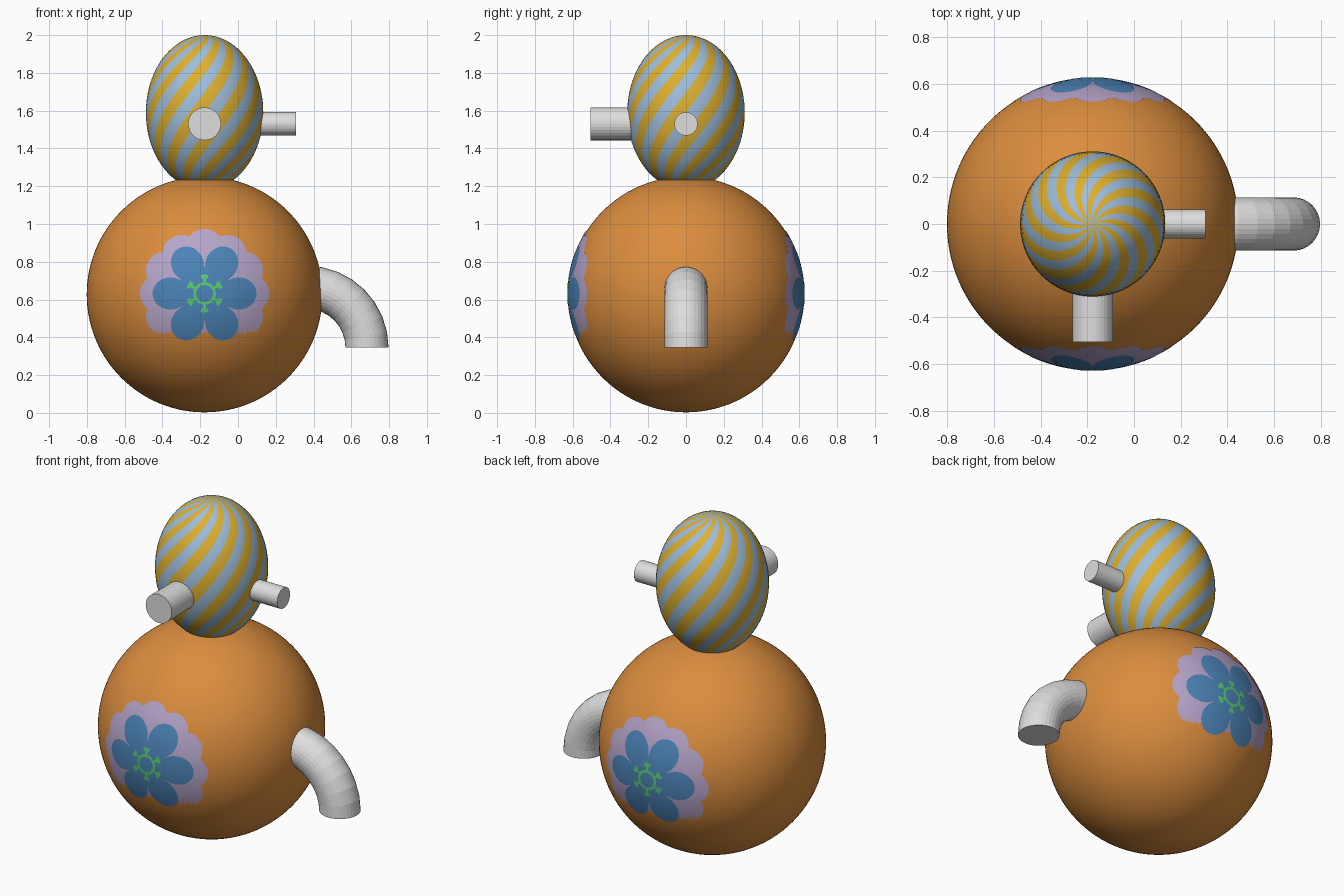
import bpy, bmesh, math
from mathutils import Matrix, Vector

if "Cube" in bpy.data.objects:
    bpy.data.objects.remove(bpy.data.objects["Cube"])

X0 = -0.177                      # shared vertical axis of body and head
BODY_Z, BODY_R = 0.627, 0.624
HEAD_Z, HEAD_R, HEAD_H = 1.59, 0.311, 0.41


def material(name, r, g, b):
    def lin(c):
        c /= 255
        return c / 12.92 if c <= 0.04045 else ((c + 0.055) / 1.055) ** 2.4
    m = bpy.data.materials.new(name)
    m.diffuse_color = (lin(r), lin(g), lin(b), 1)
    m.use_nodes = True
    m.node_tree.nodes["Principled BSDF"].inputs["Base Color"].default_value = m.diffuse_color
    return m


ORANGE = material("orange", 219, 141, 62)
SKY = material("sky_blue", 158, 190, 220)
GOLD = material("gold", 222, 176, 48)
GREY = material("light_grey", 222, 222, 222)
LILAC = material("lilac", 182, 165, 202)
BLUE = material("petal_blue", 76, 132, 184)
GREEN = material("leaf_green", 88, 204, 112)


def finish(name, bm, mats, smooth=False):
    mesh = bpy.data.meshes.new(name)
    bm.to_mesh(mesh)
    bm.free()
    for m in mats:
        mesh.materials.append(m)
    for p in mesh.polygons:
        p.use_smooth = smooth
    ob = bpy.data.objects.new(name, mesh)
    bpy.context.collection.objects.link(ob)
    return ob


# Round body
bm = bmesh.new()
bmesh.ops.create_uvsphere(bm, u_segments=128, v_segments=64, radius=BODY_R,
                          matrix=Matrix.Translation((X0, 0, BODY_Z)))
finish("body", bm, [ORANGE], True)

# Egg head: a twisted grid, so every stripe is a run of columns
STRIPES, PER, RINGS = 24, 4, 48
cols = STRIPES * PER
bm = bmesh.new()
rows = []
for j in range(1, RINGS):
    lat = -math.pi / 2 + math.pi * j / RINGS
    row = []
    for i in range(cols):
        a = 2 * math.pi * i / cols + lat
        row.append(bm.verts.new((X0 + HEAD_R * math.cos(lat) * math.cos(a),
                                 HEAD_R * math.cos(lat) * math.sin(a),
                                 HEAD_Z + HEAD_H * math.sin(lat))))
    rows.append(row)
south = bm.verts.new((X0, 0, HEAD_Z - HEAD_H))
north = bm.verts.new((X0, 0, HEAD_Z + HEAD_H))
for i in range(cols):
    k = (i + 1) % cols
    strip = [(south, rows[0][k], rows[0][i]), (rows[-1][i], rows[-1][k], north)]
    strip += [(lo[i], lo[k], hi[k], hi[i]) for lo, hi in zip(rows, rows[1:])]
    for f in strip:
        bm.faces.new(f).material_index = (i // PER) % 2
finish("head", bm, [SKY, GOLD], True)


# Tubes: rings swept along a path of points with directions
def tube(name, path, radius, sides=32):
    bm = bmesh.new()
    rings = []
    for p, d in path:
        d = Vector(d).normalized()
        up = Vector((0, 0, 1)) if abs(d.y) > 0.5 else Vector((0, 1, 0))
        side = d.cross(up)
        rings.append([bm.verts.new(Vector(p) + radius * (
            math.cos(t) * side + math.sin(t) * up))
            for t in (2 * math.pi * i / sides for i in range(sides))])
    for a, b in zip(rings, rings[1:]):
        for i in range(sides):
            k = (i + 1) % sides
            bm.faces.new((a[i], a[k], b[k], b[i]))
    bm.faces.new(rings[0])
    bm.faces.new(rings[-1])
    bmesh.ops.recalc_face_normals(bm, faces=bm.faces[:])
    return finish(name, bm, [GREY])


# Snout at the front and peg at the right of the head
tube("snout", [((X0, -0.1, 1.53), (0, -1, 0)), ((X0, -0.506, 1.53), (0, -1, 0))], 0.087)
tube("side_peg", [((X0 + 0.1, 0, 1.53), (1, 0, 0)), ((0.306, 0, 1.53), (1, 0, 0))], 0.062)

# Bent spout: quarter circle turning down
BEND = 0.32
arc = [math.pi / 2 * (1 - i / 8) for i in range(9)]
tube("spout", [((0.363 + BEND * math.cos(t), 0, 0.345 + BEND * math.sin(t)),
                (math.sin(t), 0, -math.cos(t))) for t in arc], 0.114)


# Flower layers: thin patches hugging the body, on front (-1) and back (+1)
def patch(bm, inner, outer, lift, face, start=0.0, end=2 * math.pi, steps=180, radial=10):
    grid = []
    for i in range(steps + 1):
        a = start + (end - start) * i / steps
        line = []
        for j in range(radial + 1):
            r = inner + (outer(a) - inner) * j / radial
            y = face * math.sqrt((BODY_R + lift) ** 2 - r * r)
            line.append(bm.verts.new((X0 + r * math.cos(a), y, BODY_Z + 0.005 + r * math.sin(a))))
        grid.append(line)
    for p, q in zip(grid, grid[1:]):
        for j in range(radial):
            f = (p[j], p[j + 1], q[j + 1], q[j])
            bm.faces.new(f if face < 0 else f[::-1])


def scallop(a):
    return 0.305 + 0.037 * abs(math.cos(6 * a)) ** 0.6


def petals(a):
    return 0.135 + 0.14 * abs(math.cos(3 * a)) ** 0.55


for side, face in (("front", -1), ("back", 1)):
    bm = bmesh.new()
    patch(bm, 0.1, scallop, 0.0015, face)
    finish(side + "_flower_border", bm, [LILAC], True)

    bm = bmesh.new()
    patch(bm, 0.001, petals, 0.003, face)
    finish(side + "_flower_petals", bm, [BLUE], True)

    # Green ring with six short stamens
    bm = bmesh.new()
    patch(bm, 0.045, lambda a: 0.06, 0.0045, face, steps=48, radial=1)
    for k in range(6):
        mid = math.radians(30 + 60 * k)
        patch(bm, 0.06, lambda a: 0.08, 0.0045, face, mid - 0.11, mid + 0.11, 2, 1)
        patch(bm, 0.08, lambda a: 0.1, 0.0045, face, mid - 0.22, mid + 0.22, 4, 1)
    finish(side + "_flower_stamens", bm, [GREEN], True)
